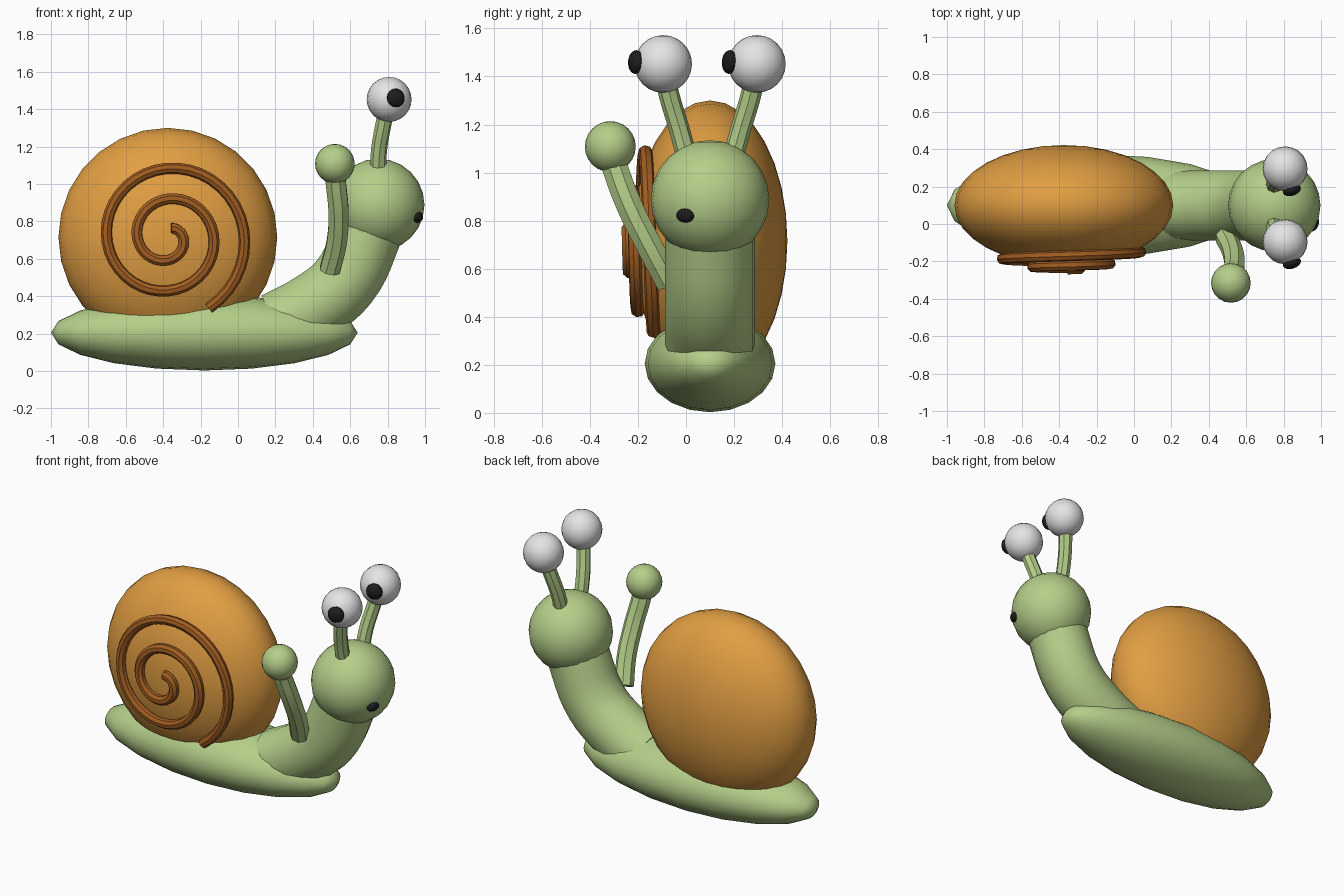
import bpy, bmesh, math
from mathutils import Vector, Matrix

if "Cube" in bpy.data.objects:
    bpy.data.objects.remove(bpy.data.objects["Cube"])

MID = 0.10  # the body's middle plane in y


def mat(name, rgb):
    m = bpy.data.materials.new(name)
    m.diffuse_color = (*rgb, 1)
    m.use_nodes = True
    m.node_tree.nodes["Principled BSDF"].inputs["Base Color"].default_value = m.diffuse_color
    return m


GREEN = mat("skin green", (0.46, 0.62, 0.25))
ORANGE = mat("shell orange", (0.75, 0.34, 0.055))
BROWN = mat("spiral brown", (0.36, 0.11, 0.015))
WHITE = mat("eye white", (0.78, 0.78, 0.78))
BLACK = mat("pupil black", (0.012, 0.012, 0.012))


def smooth(ob, angle):
    bpy.ops.object.select_all(action='DESELECT')
    ob.select_set(True)
    bpy.context.view_layer.objects.active = ob
    bpy.ops.object.shade_smooth_by_angle(angle=math.radians(angle))


def ball(name, centre, radii, material, seg=24, rings=12, axis=(0, 0, 1)):
    """Ellipsoid whose local z (pole) points along axis; radii are local."""
    rot = Vector(axis).to_track_quat('Z', 'Y').to_matrix().to_4x4()
    m = Matrix.Translation(centre) @ rot @ Matrix.Diagonal((*radii, 1))
    bm = bmesh.new()
    bmesh.ops.create_uvsphere(bm, u_segments=seg, v_segments=rings, radius=1, matrix=m)
    me = bpy.data.meshes.new(name)
    bm.to_mesh(me)
    bm.free()
    me.materials.append(material)
    ob = bpy.data.objects.new(name, me)
    bpy.context.collection.objects.link(ob)
    smooth(ob, 60)
    return ob


def tube(name, points, radius, material, bevel=2, bezier=True):
    """Capped round tube along the points, with 4 + 2 * bevel sides."""
    cu = bpy.data.curves.new(name, 'CURVE')
    cu.dimensions = '3D'
    cu.bevel_depth = radius
    cu.bevel_resolution = bevel
    cu.use_fill_caps = True
    cu.resolution_u = 5
    sp = cu.splines.new('BEZIER' if bezier else 'POLY')
    pts = sp.bezier_points if bezier else sp.points
    pts.add(len(points) - 1)
    for p, co in zip(pts, points):
        if bezier:
            p.co = co
            p.handle_left_type = p.handle_right_type = 'AUTO'
        else:
            p.co = (*co, 1)
    cu.materials.append(material)
    ob = bpy.data.objects.new(name, cu)
    bpy.context.collection.objects.link(ob)
    bpy.ops.object.select_all(action='DESELECT')
    ob.select_set(True)
    bpy.context.view_layer.objects.active = ob
    bpy.ops.object.convert(target='MESH')
    smooth(bpy.context.object, 35)


# Foot: long ellipsoid with its poles at the two tips
ball("foot", (-0.18, MID, 0.205), (0.272, 0.202, 0.82), GREEN, 20, 10, axis=(1, 0, 0))

# Neck and head
tube("neck", [(x, MID, z) for x, z in
              [(0.21, 0.24), (0.39, 0.335), (0.565, 0.475), (0.69, 0.73), (0.74, 0.88)]],
     0.187, GREEN, bevel=7)
HEAD = Vector((0.75, MID, 0.888))
ball("head", HEAD, (0.247,) * 3, GREEN)

# Shell
SHELL = Vector((-0.375, MID, 0.715))
SR, SY = 0.585, 0.322
ball("shell", SHELL, (SR, SR, SY), ORANGE, 28, 16, axis=(0, -1, 0))

# Spiral rib riding on the front of the shell
spiral = []
start, end, n = -math.pi / 3, 4 * math.pi + 1.2, 90
for i in range(n + 1):
    a = start + (end - start) * i / n
    r = 0.41 - 0.0261 * a
    y = -SY * math.sqrt(1 - (r / SR) ** 2) - 0.02
    spiral.append(SHELL + Vector((r * math.cos(a), y, r * math.sin(a))))
tube("shell_spiral", spiral, 0.03, BROWN, bezier=False)

# Eye stalks, eyes and pupils on both sides of the head
for side, label in ((-1, "near"), (1, "far")):
    tube("eye_stalk_" + label,
         [(x, MID + side * off, z) for x, off, z in
          [(0.75, 0.08, 1.0), (0.753, 0.125, 1.17), (0.78, 0.172, 1.33), (0.80, 0.19, 1.42)]],
         0.043, GREEN)
    eye = Vector((0.808, MID + side * 0.195, 1.452))
    ball("eye_" + label, eye, (0.12,) * 3, WHITE, 20, 12)
    look = Vector((0.036, -0.114, 0.008))
    ball("pupil_" + label, eye + look, (0.05, 0.05, 0.03), BLACK, 16, 8, axis=look)

# Mouth spot on the face
face = Vector((0.213, -0.103, -0.067))
ball("mouth", HEAD + face, (0.04, 0.03, 0.022), BLACK, 16, 8, axis=face)

# Raised feeler arm with a round hand
tube("arm", [(0.49, -0.07, 0.54), (0.528, -0.15, 0.69), (0.537, -0.235, 0.86),
             (0.522, -0.295, 1.02), (0.518, -0.315, 1.09)], 0.058, GREEN)
ball("hand", (0.518, -0.315, 1.108), (0.106,) * 3, GREEN, 20, 12)
